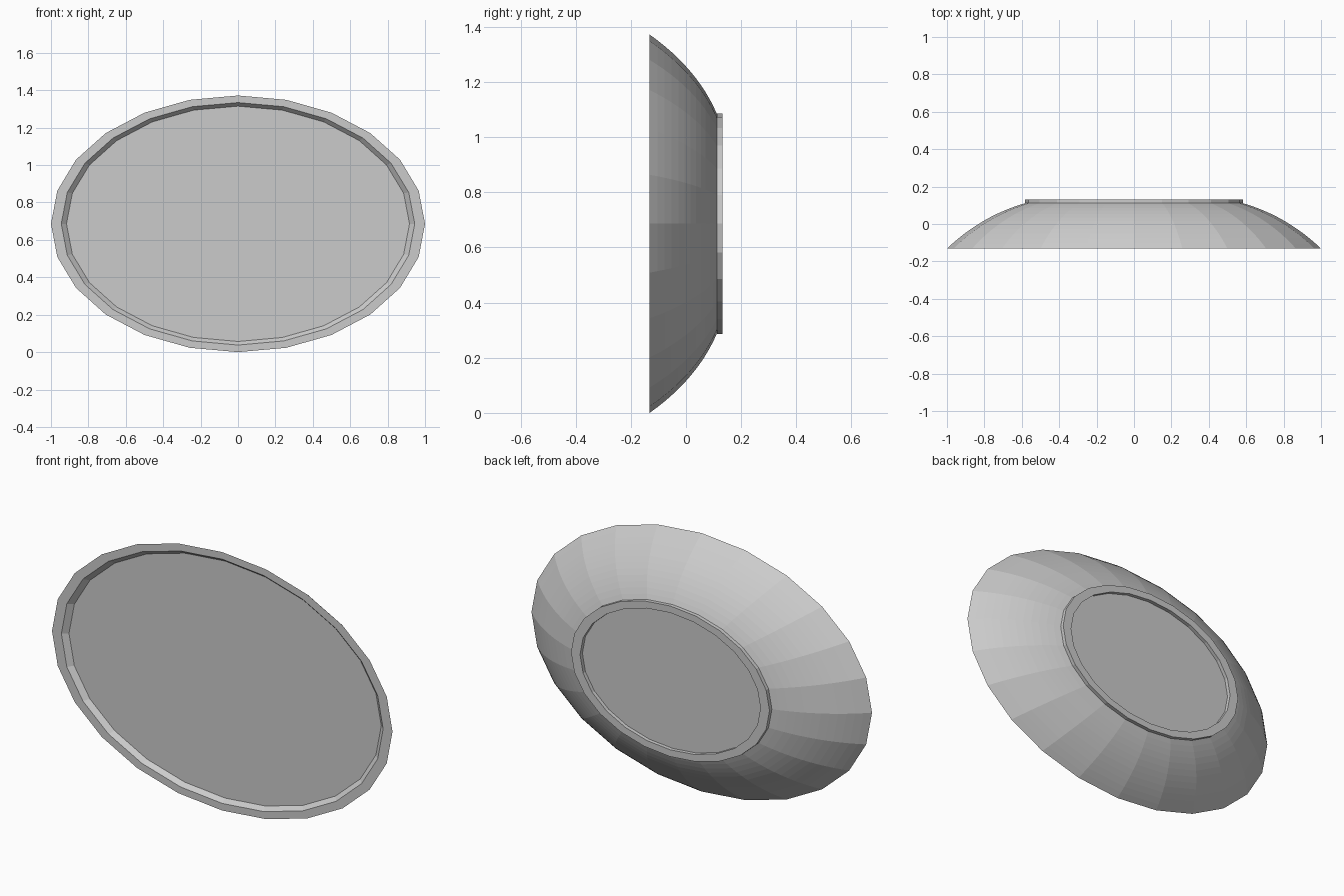
import bpy, bmesh, math

if "Cube" in bpy.data.objects:
    bpy.data.objects.remove(bpy.data.objects["Cube"])

SIDES = 24        # facets around the oval
HEIGHT = 0.686    # half height, also centre height


def lathe(name, profile, cap_start=False, cap_end=False):
    """Sweep (scale, y) profile points around an oval."""
    bm = bmesh.new()
    rings = []
    for r, y in profile:
        ring = []
        for i in range(SIDES):
            a = 2 * math.pi * i / SIDES
            ring.append(bm.verts.new((r * math.cos(a), y, HEIGHT + HEIGHT * r * math.sin(a))))
        rings.append(ring)
    for a, b in zip(rings, rings[1:]):
        for i in range(SIDES):
            j = (i + 1) % SIDES
            bm.faces.new((a[i], b[i], b[j], a[j]))
    # sweep runs front to back: start cap faces -y, end cap faces +y
    if cap_start:
        bm.faces.new(rings[0])
    if cap_end:
        bm.faces.new(rings[-1][::-1])
    bmesh.ops.recalc_face_normals(bm, faces=bm.faces[:])
    mesh = bpy.data.meshes.new(name)
    bm.to_mesh(mesh)
    bm.free()
    ob = bpy.data.objects.new(name, mesh)
    bpy.context.collection.objects.link(ob)
    return ob


def arc(p, q, bulge, steps):
    """Circular arc from p to q, bulging outward by the given sagitta."""
    c = math.dist(p, q)
    radius = c * c / (8 * bulge) + bulge / 2
    half = math.asin(c / 2 / radius)
    ux, uy = (q[0] - p[0]) / c, (q[1] - p[1]) / c
    nx, ny = uy, -ux
    pts = []
    for i in range(steps + 1):
        t = -half + 2 * half * i / steps
        along = c / 2 + radius * math.sin(t)
        out = radius * (math.cos(t) - math.cos(half))
        pts.append((p[0] + ux * along + nx * out, p[1] + uy * along + ny * out))
    return pts


# Dish: recessed front panel, flat rim, curved outside, raised foot, recessed back
front = [(0.917, -0.108), (0.945, -0.132)]
outside = arc((1.0, -0.132), (0.58, 0.112), 0.03, 12)
foot = [(0.583, 0.112), (0.583, 0.132), (0.53, 0.132), (0.53, 0.112)]
lathe("oval_dish", front + outside + foot, cap_start=True, cap_end=True)
